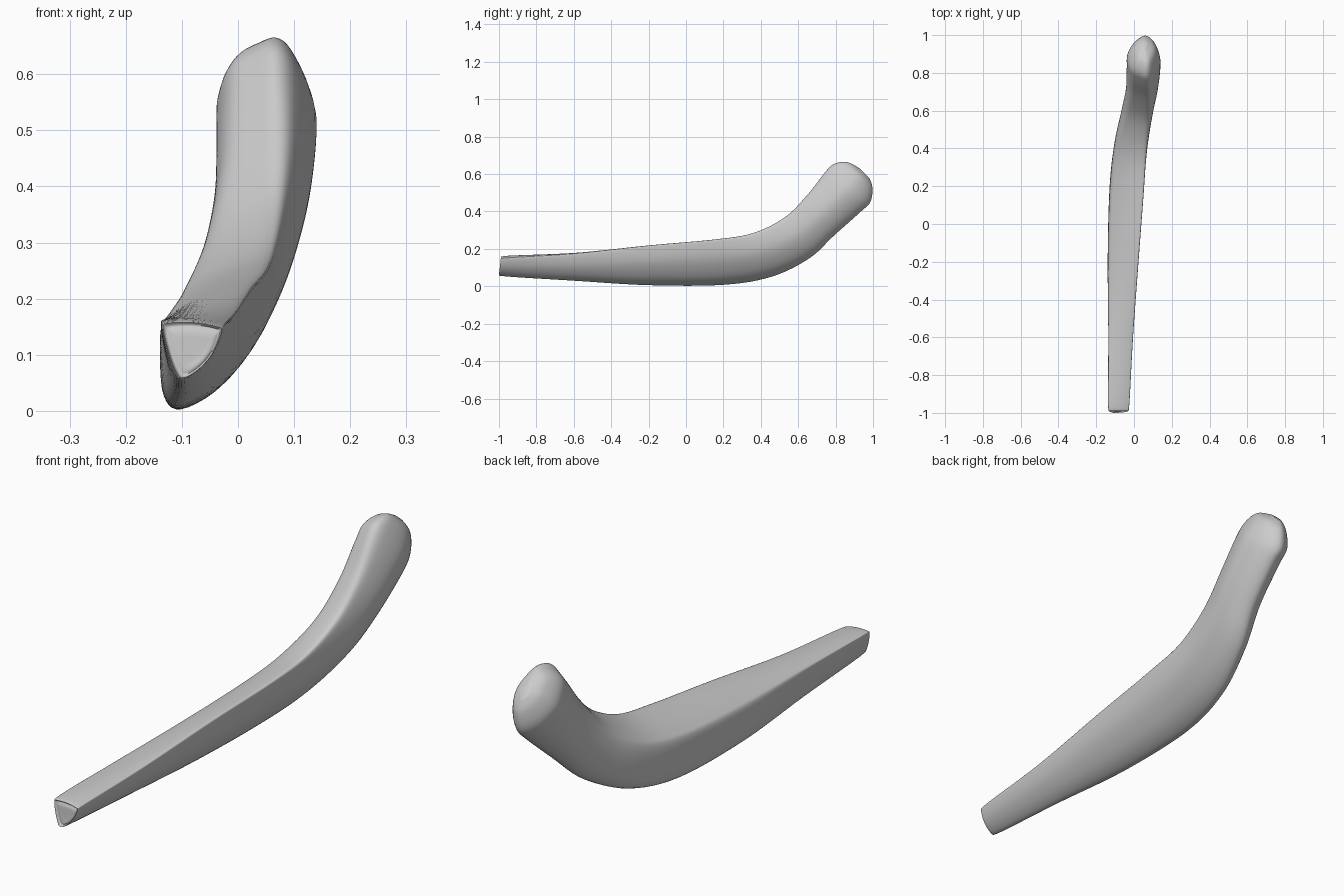
import bpy
import bmesh
from mathutils import Vector

if "Cube" in bpy.data.objects:
    bpy.data.objects.remove(bpy.data.objects["Cube"], do_unlink=True)

RING_STEPS = 5
LENGTH_STEPS = 6

# Cross-sections as (across, height): wedge tip, ridged shaft, rounded head
WEDGE = [(0, .9), (.06, .98), (.5, 1), (.92, .93), (1, .84),
         (.85, .45), (.6, .15), (.32, 0), (.17, .2), (.05, .6)]
SHAFT = [(.03, .66), (.16, .76), (.5, .9), (.92, 1), (.99, .92),
         (.9, .55), (.58, .17), (.2, 0), (.03, .1), (0, .4)]
HEAD = [(.02, .65), (.14, .84), (.36, .94), (.6, 1), (.8, .88),
        (1, .5), (.86, .17), (.55, 0), (.2, .15), (0, .42)]

# Stations: top y, top z, bottom y, bottom z, left x, right x, profile blend
STATIONS = [
    (-.99, .12, -.99, .09, -.09, -.06, 0),
    (-.985, .15, -.99, .065, -.125, -.035, 0),
    (-.95, .163, -.965, .053, -.137, -.025, 0),
    (-.6, .183, -.6, .03, -.137, -.005, .4),
    (-.2, .22, -.2, .006, -.14, .025, .9),
    (.15, .25, .2, .008, -.13, .052, 1),
    (.36, .285, .46, .052, -.105, .075, 1.2),
    (.53, .37, .66, .15, -.065, .105, 1.5),
    (.65, .49, .79, .27, -.04, .13, 1.8),
    (.74, .605, .93, .395, -.036, .14, 2),
    (.79, .653, .985, .45, -.033, .133, 2),
    (.86, .664, .997, .525, .0, .11, 2),
    (.93, .63, .98, .58, .035, .07, 2),
]


def spline(a, b, c, d, t):
    """Catmull-Rom point between b and c."""
    return (b * 2 + (c - a) * t + (a * 2 - b * 5 + c * 4 - d) * t * t
            + (b * 3 - a - c * 3 + d) * t ** 3) / 2


def smooth_ring(points):
    n = len(points)
    return [spline(points[i - 1], points[i], points[(i + 1) % n],
                   points[(i + 2) % n], s / RING_STEPS)
            for i in range(n) for s in range(RING_STEPS)]


def section(top_y, top_z, low_y, low_z, left, right, blend):
    first, second = (WEDGE, SHAFT) if blend < 1 else (SHAFT, HEAD)
    mix = blend if blend < 1 else blend - 1
    top, low = Vector((0, top_y, top_z)), Vector((0, low_y, low_z))
    ring = []
    for p, q in zip(first, second):
        u, v = Vector(p).lerp(Vector(q), mix)
        point = low.lerp(top, v)
        point.x = left + (right - left) * u
        ring.append(point)
    return smooth_ring(ring)


# Loft the sections smoothly along the length
keys = [section(*s) for s in STATIONS]
last = len(keys) - 1
rings = []
for i in range(last):
    around = [keys[max(0, min(last, i + k))] for k in (-1, 0, 1, 2)]
    for s in range(LENGTH_STEPS):
        rings.append([spline(*p, s / LENGTH_STEPS) for p in zip(*around)])
rings.append(keys[last])

bm = bmesh.new()
loops = [[bm.verts.new(p) for p in ring] for ring in rings]
count = len(loops[0])
for lower, upper in zip(loops, loops[1:]):
    for j in range(count):
        k = (j + 1) % count
        bm.faces.new((lower[j], lower[k], upper[k], upper[j]))
bm.faces.new(loops[0])
bm.faces.new(loops[-1])
bmesh.ops.recalc_face_normals(bm, faces=bm.faces)

mesh = bpy.data.meshes.new("curved_shaft")
bm.to_mesh(mesh)
bm.free()
shaft = bpy.data.objects.new("curved_shaft", mesh)
bpy.context.collection.objects.link(shaft)

# Plain grey surface
grey = bpy.data.materials.new("plain grey")
grey.use_nodes = True
colour = (.6, .6, .6, 1)
grey.diffuse_color = colour
grey.node_tree.nodes["Principled BSDF"].inputs["Base Color"].default_value = colour
mesh.materials.append(grey)

bpy.context.view_layer.objects.active = shaft
shaft.select_set(True)
bpy.ops.object.shade_smooth_by_angle(angle=1)
